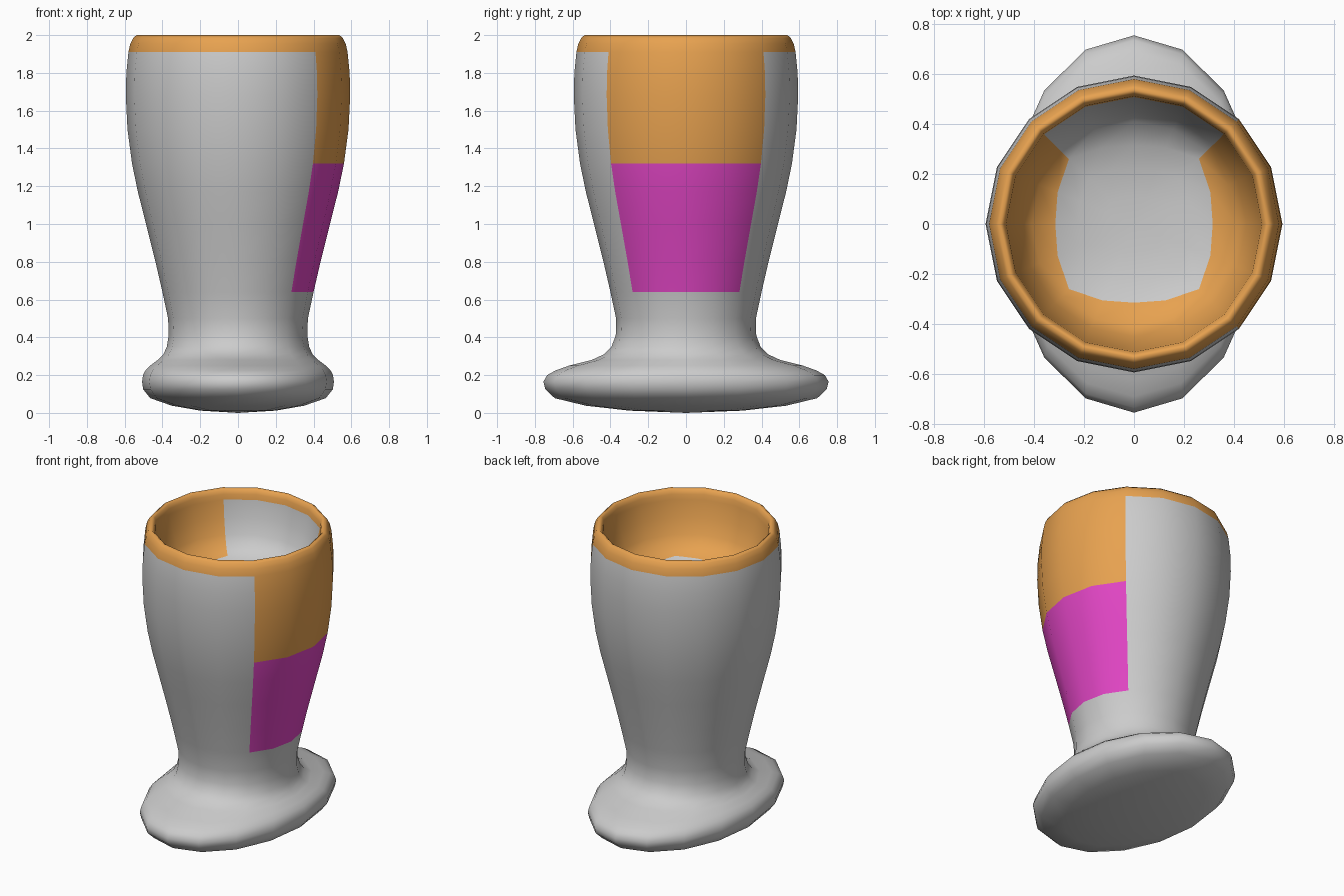
import bpy, bmesh, math

if "Cube" in bpy.data.objects:
    bpy.data.objects.remove(bpy.data.objects["Cube"])

SIDES = 16
GREY, ORANGE, PURPLE = 0, 1, 2


def material(name, rgb):
    m = bpy.data.materials.new(name)
    m.diffuse_color = (*rgb, 1)
    m.use_nodes = True
    m.node_tree.nodes["Principled BSDF"].inputs["Base Color"].default_value = m.diffuse_color
    return m


# Outer profile from the underside of the oval foot up to the rim: (rx, ry, z)
outer = [
    (.20, .30, .012), (.35, .53, .038), (.465, .695, .078), (.502, .745, .125),
    (.508, .755, .165), (.503, .735, .2), (.49, .69, .225), (.465, .62, .25),
    (.425, .50, .28), (.395, .435, .31), (.377, .395, .35), (.367, .372, .41),
    (.37, .37, .50), (.40, .40, .64), (.437, .437, .80), (.487, .487, 1.0),
    (.53, .53, 1.17), (.561, .561, 1.32), (.585, .585, 1.5), (.594, .594, 1.68),
    (.591, .591, 1.8), (.58, .58, 1.91), (.57, .57, 1.955), (.555, .555, 1.985),
    (.537, .537, 2.0),
]
# Inside of the lip and wall of the shallow bowl
inner = [(.522, .522, 1.988), (.512, .512, 1.965), (.508, .508, 1.93),
         (.485, .485, 1.82), (.45, .45, 1.72), (.41, .41, 1.655)]
# Rounded-square floor of the bowl: (scale, z)
floor = [(1, 1.615), (.7, 1.588), (.35, 1.577)]


def floor_radius(k):
    return (.315, .331, .368, .331)[k % 4]


def cell_colour(ring, col):
    """Colour of the face between ring and ring + 1 in one column."""
    angle = (col + .5) * 360 / SIDES
    right = angle < 45 or angle > 315
    back = 45 < angle < 135
    n_out = len(outer)
    if ring < n_out - 1:
        z = (outer[ring][2] + outer[ring + 1][2]) / 2
        if z > 1.91 or (right and z > 1.32):
            return ORANGE
        return PURPLE if right and z > .64 else GREY
    if ring < n_out + 2:
        return ORANGE
    if ring < n_out + len(inner):
        return GREY if back else ORANGE
    return GREY


bm = bmesh.new()
rings = []
steps = [2 * math.pi * k / SIDES for k in range(SIDES)]
for rx, ry, z in outer + inner:
    rings.append([bm.verts.new((rx * math.cos(a), ry * math.sin(a), z)) for a in steps])
for s, z in floor:
    rings.append([bm.verts.new((s * floor_radius(k) * math.cos(a),
                                s * floor_radius(k) * math.sin(a), z))
                  for k, a in enumerate(steps)])

# Skin between the rings
for i, (low, high) in enumerate(zip(rings, rings[1:])):
    for k in range(SIDES):
        n = (k + 1) % SIDES
        f = bm.faces.new((low[k], low[n], high[n], high[k]))
        f.material_index = cell_colour(i, k)

# Underside and bowl centre
bottom = bm.verts.new((0, 0, 0))
centre = bm.verts.new((0, 0, 1.575))
for k in range(SIDES):
    n = (k + 1) % SIDES
    bm.faces.new((bottom, rings[0][n], rings[0][k]))
    bm.faces.new((centre, rings[-1][k], rings[-1][n]))

for f in bm.faces:
    f.smooth = True
mesh = bpy.data.meshes.new("footed_cup")
bm.to_mesh(mesh)
bm.free()
for m in (material("grey", (.8, .8, .8)), material("orange", (.8, .36, .08)),
          material("purple", (.75, .06, .55))):
    mesh.materials.append(m)
bpy.context.collection.objects.link(bpy.data.objects.new("footed_cup", mesh))
